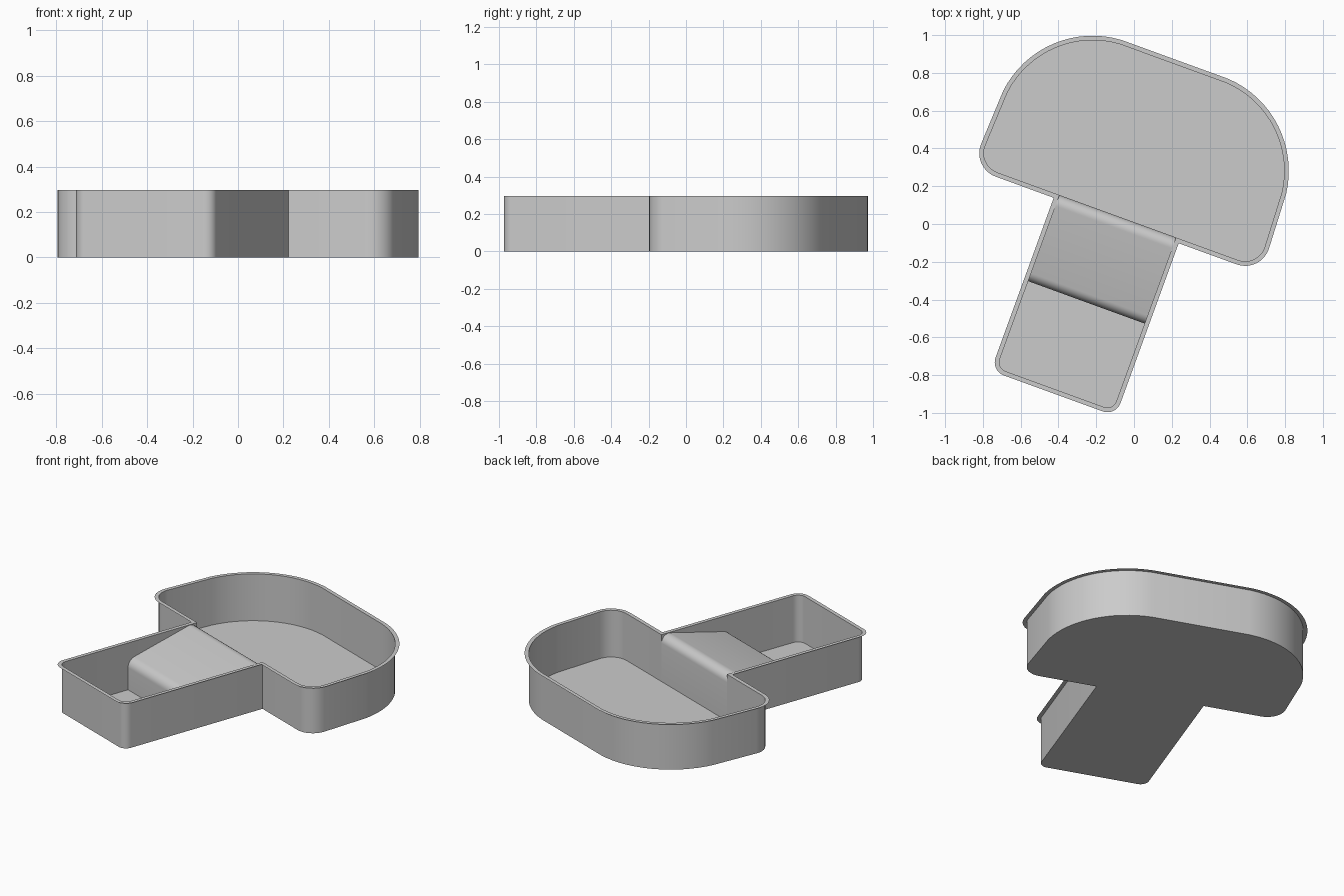
import bpy
import math
from mathutils import Vector, Matrix

if "Cube" in bpy.data.objects:
    bpy.data.objects.remove(bpy.data.objects["Cube"])

HEIGHT = 0.297       # wall height
LIP = 0.024          # width of the flat rim
AXIS = -0.095        # symmetry axis of the tray in its own frame
NECK = 0.328         # half width of the narrow basin
TURN = Matrix.Rotation(math.radians(-20), 2)


def fillet(p, a, b, r, n=8):
    """Round the corner p between neighbours a and b."""
    p, a, b = Vector(p), Vector(a), Vector(b)
    da, db = (a - p).normalized(), (b - p).normalized()
    half = da.angle(db) / 2
    c = p + (da + db).normalized() * (r / math.sin(half))
    s = p + da * (r / math.tan(half)) - c
    e = p + db * (r / math.tan(half)) - c
    t = s.angle_signed(e)
    return [c + Matrix.Rotation(-t * i / n, 2) @ s for i in range(n + 1)]


def arc(c, p, q, n=16):
    a0 = math.atan2(p[1] - c[1], p[0] - c[0])
    a1 = math.atan2(q[1] - c[1], q[0] - c[0])
    r = (Vector(p) - Vector(c)).length
    return [Vector((c[0] + r * math.cos(a0 + (a1 - a0) * i / n),
                    c[1] + r * math.sin(a0 + (a1 - a0) * i / n))) for i in range(n + 1)]


def offset(pts, d):
    """Push a counter-clockwise outline outwards with mitred corners."""
    out = []
    for i, p in enumerate(pts):
        e1 = (p - pts[i - 1]).normalized()
        e2 = (pts[(i + 1) % len(pts)] - p).normalized()
        n1, n2 = Vector((e1.y, -e1.x)), Vector((e2.y, -e2.x))
        m = (n1 + n2).normalized()
        out.append(p + m * (d / m.dot(n1)))
    return out


def make(name, verts, faces):
    mesh = bpy.data.meshes.new(name)
    mesh.from_pydata(verts, [], faces)
    mesh.update()
    ob = bpy.data.objects.new(name, mesh)
    bpy.context.collection.objects.link(ob)
    bpy.ops.object.select_all(action='DESELECT')
    ob.select_set(True)
    bpy.context.view_layer.objects.active = ob
    bpy.ops.object.shade_smooth_by_angle(angle=math.radians(30))
    return ob


# Outline: right half, then mirrored
front = (NECK, -0.962)
shoulder = (NECK, 0.012)
low, side, top = (0.792, 0.012), (0.773, 0.428), (0.300, 0.871)
half = fillet(front, (0, front[1]), shoulder, 0.05)
half += [Vector(shoulder)]
half += fillet(low, shoulder, side, 0.108)
half += arc((0.27, 0.366), side, top)
outline = half + [Vector((-p.x, p.y)) for p in reversed(half)]
rim = offset(outline, LIP)

# Placement: turn, then centre on the rim's bounds
turned = [TURN @ Vector((p.x + AXIS, p.y)) for p in rim]
mid = Vector([(min(p[k] for p in turned) + max(p[k] for p in turned)) / 2 for k in (0, 1)])


def place(s, v, z):
    q = TURN @ Vector((s + AXIS, v)) - mid
    return (q.x, q.y, z)


# Tray shell: floor, walls and flat lip
n = len(outline)
verts = [place(p.x, p.y, 0) for p in outline]
verts += [place(p.x, p.y, HEIGHT) for p in outline]
verts += [place(p.x, p.y, HEIGHT) for p in rim]
faces = [tuple(reversed(range(n)))]
for k in (0, n):
    faces += [(k + i, k + (i + 1) % n, k + n + (i + 1) % n, k + n + i) for i in range(n)]
# lip faces upward
faces[1 + n:] = [tuple(reversed(f)) for f in faces[1 + n:]]
make("tray", verts, faces)

# Ramp between the two basins: rounded profile swept across the neck
back, toe = 0.012, -0.473
peak, knee = (back, 0.308), (toe, 0.188)
profile = [Vector((back, 0))]
profile += fillet(peak, (back, 0), knee, 0.05)
profile += fillet(knee, peak, (toe, 0), 0.06)
profile += [Vector((toe, 0))]
m = len(profile)
verts = [place(s, p.x, min(p.y, HEIGHT)) for s in (-NECK, NECK) for p in profile]
faces = [(i, i + m, i + m + 1, i + 1) for i in range(m - 1)]
make("ramp", verts, faces)
